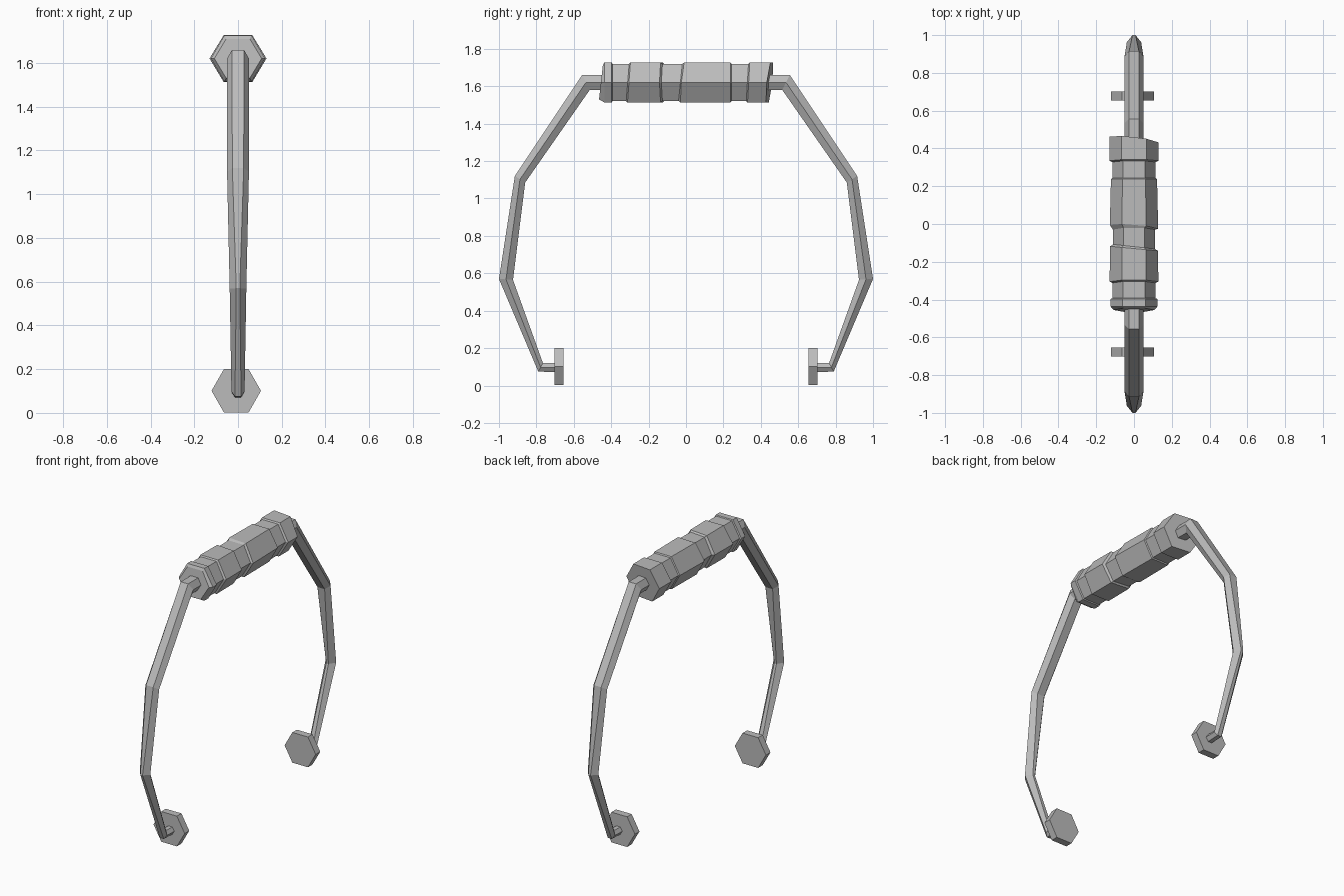
import bpy, bmesh, math
from mathutils import Vector

cube = bpy.data.objects.get("Cube")
if cube:
    bpy.data.objects.remove(cube, do_unlink=True)

grey = bpy.data.materials.new("plain grey")
grey.use_nodes = True
colour = (0.5, 0.5, 0.5, 1)
grey.diffuse_color = colour
grey.node_tree.nodes["Principled BSDF"].inputs["Base Color"].default_value = colour


def loft(name, rings):
    """Skin a list of equal-sized point rings and cap both ends."""
    bm = bmesh.new()
    loops = [[bm.verts.new(p) for p in ring] for ring in rings]
    count = len(rings[0])
    for a, b in zip(loops, loops[1:]):
        for i in range(count):
            j = (i + 1) % count
            bm.faces.new((a[i], a[j], b[j], b[i]))
    bm.faces.new(loops[0])
    bm.faces.new(loops[-1])
    bmesh.ops.recalc_face_normals(bm, faces=bm.faces)
    mesh = bpy.data.meshes.new(name)
    bm.to_mesh(mesh)
    bm.free()
    mesh.materials.append(grey)
    obj = bpy.data.objects.new(name, mesh)
    bpy.context.collection.objects.link(obj)
    return obj


def hexagon(y, rx, rz, cx, cz, lean=0, skew=0):
    """Flat-topped hexagon across y; lean and skew tilt it along z and x."""
    ring = []
    for i in range(6):
        a = math.radians(60 * i)
        u, v = math.cos(a), math.sin(a) / math.sin(math.radians(60))
        ring.append(Vector((cx + rx * u, y + lean * v + skew * u, cz + rz * v)))
    return ring


# Chunky wrapped grip: y, half width, half height, lean, skew
grip = [
    (-0.455, 0.108, 0.09, 0.01, 0.0),
    (-0.437, 0.124, 0.106, 0.0, 0.0),
    (-0.397, 0.124, 0.106, 0.0, 0.0),
    (-0.393, 0.114, 0.100, 0.0, 0.0),
    (-0.312, 0.114, 0.100, 0.008, 0.0),
    (-0.305, 0.129, 0.108, 0.008, 0.0),
    (-0.130, 0.127, 0.107, 0.0, -0.012),
    (-0.120, 0.110, 0.098, 0.0, -0.012),
    (-0.030, 0.112, 0.099, 0.01, 0.0),
    (-0.015, 0.128, 0.107, 0.01, -0.01),
    (0.238, 0.122, 0.107, 0.0, 0.0),
    (0.243, 0.115, 0.100, 0.0, 0.0),
    (0.328, 0.115, 0.100, 0.006, 0.0),
    (0.335, 0.130, 0.108, 0.006, 0.0),
    (0.447, 0.130, 0.108, 0.012, -0.015),
]
loft("grip", [hexagon(y, rx, rz, 0, 1.62, lean, skew)
              for y, rx, rz, lean, skew in grip])

# Bent wire: outer (y, z), inner (y, z), half width, half width of the flats
wire = [
    ((0.40, 1.66), (0.40, 1.58), 0.05, 0.027),
    ((0.555, 1.66), (0.515, 1.58), 0.05, 0.027),
    ((0.915, 1.12), (0.86, 1.085), 0.05, 0.026),
    ((1.0, 0.57), (0.925, 0.565), 0.038, 0.008),
    ((0.79, 0.075), (0.765, 0.12), 0.03, 0.014),
    ((0.68, 0.07), (0.68, 0.12), 0.03, 0.014),
]

for side, word in ((-1, "front"), (1, "back")):
    rings = []
    for (oy, oz), (iy, iz), w, f in wire:
        my, mz = (oy + iy) / 2, (oz + iz) / 2
        ring = [(f, oy, oz), (w, my, mz), (f, iy, iz),
                (-f, iy, iz), (-w, my, mz), (-f, oy, oz)]
        rings.append([Vector((x, side * y, z)) for x, y, z in ring])
    loft(word + "_wire", rings)

    # Hexagonal end button
    loft(word + "_button", [hexagon(side * y, 0.113, 0.099, -0.008, 0.101)
                            for y in (0.655, 0.702)])
